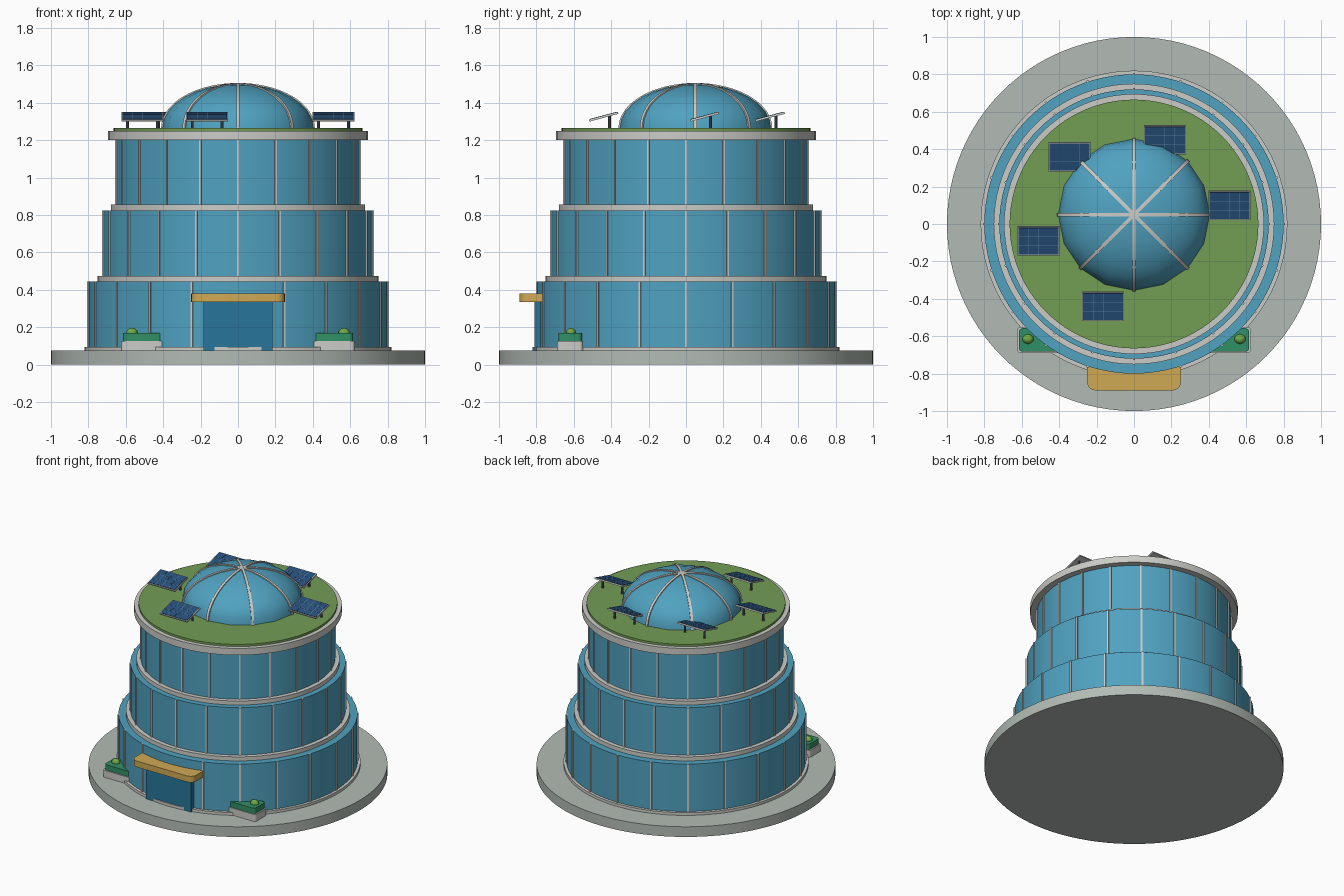
import bpy, bmesh, math
from mathutils import Matrix, Vector

if "Cube" in bpy.data.objects:
    bpy.data.objects.remove(bpy.data.objects["Cube"])

def mat(name, c):
    m = bpy.data.materials.new(name)
    m.diffuse_color = (*c, 1)
    m.use_nodes = True
    m.node_tree.nodes["Principled BSDF"].inputs["Base Color"].default_value = m.diffuse_color
    return m

GLASS = mat("glass", (.08, .36, .53))
STONE = mat("stone", (.45, .50, .46))
TRIM = mat("trim", (.60, .60, .57))
GRASS = mat("grass", (.17, .34, .09))
GOLD = mat("gold", (.63, .40, .09))
DOOR = mat("door_blue", (.02, .18, .33))
LEAF = mat("leaf", (.03, .28, .13))
BUSH = mat("bush", (.16, .40, .06))
SOLAR = mat("solar", (.02, .08, .20))
STEEL = mat("steel", (.10, .12, .14))
LINE = mat("cell_line", (.12, .25, .42))

def finish(name, bm, material, smooth=True):
    me = bpy.data.meshes.new(name)
    bmesh.ops.recalc_face_normals(bm, faces=bm.faces)
    bm.to_mesh(me)
    bm.free()
    me.materials.append(material)
    ob = bpy.data.objects.new(name, me)
    bpy.context.collection.objects.link(ob)
    if smooth:
        bpy.ops.object.select_all(action='DESELECT')
        ob.select_set(True)
        bpy.context.view_layer.objects.active = ob
        bpy.ops.object.shade_smooth_by_angle(angle=math.radians(35))
    return ob

def add_box(bm, center, size, rot=Matrix()):
    m = Matrix.Translation(center) @ rot @ Matrix.Diagonal((*size, 1))
    return bmesh.ops.create_cube(bm, size=1, matrix=m)['verts']

def add_cyl(bm, x, y, z0, z1, r, seg):
    bmesh.ops.create_cone(bm, cap_ends=True, segments=seg, radius1=r, radius2=r, depth=z1 - z0,
                          matrix=Matrix.Translation((x, y, (z0 + z1) / 2)))

def disc(name, r, z0, z1, material):
    bm = bmesh.new()
    add_cyl(bm, 0, 0, z0, z1, r, 96)
    return finish(name, bm, material)

def rounded_slab(name, x0, x1, y0, y1, z0, z1, r, material):
    # box with rounded vertical corners
    bm = bmesh.new()
    add_box(bm, ((x0 + x1) / 2, (y0 + y1) / 2, (z0 + z1) / 2), (x1 - x0, y1 - y0, z1 - z0))
    edges = [e for e in bm.edges if abs(e.verts[0].co.z - e.verts[1].co.z) > 1e-4]
    bmesh.ops.bevel(bm, geom=edges, offset=r, segments=5, profile=.5, affect='EDGES')
    return finish(name, bm, material)

# plaza and stacked round storeys
disc("plaza", 1.0, 0, .075, STONE)
tiers = [(.82, .075, .80, .095, .445), (.75, .445, .72, .475, .825), (.68, .825, .65, .855, 1.2)]
for i, (rs, zs, rg, z0, z1) in enumerate(tiers, 1):
    disc(f"floor_ring_{i}", rs, zs, z0, TRIM)
    disc(f"glass_wall_{i}", rg, z0, z1, GLASS)
    # window mullions
    bm = bmesh.new()
    for k in range(20):
        a = math.radians(18 * k - 90)
        if i == 1 and k == 0:
            continue
        add_box(bm, (rg * math.cos(a), rg * math.sin(a), (z0 + z1) / 2), (.014, .012, z1 - z0),
                Matrix.Rotation(a, 4, 'Z'))
    finish(f"mullions_{i}", bm, TRIM, False)

# roof slab and lawn
disc("roof_slab", .695, 1.2, 1.25, TRIM)
disc("roof_lawn", .665, 1.25, 1.266, GRASS)

# glass dome
DC, DR, DH, DZ = (0, .05), .405, .235, 1.265
bm = bmesh.new()
bmesh.ops.create_uvsphere(bm, u_segments=16, v_segments=16, radius=1)
bmesh.ops.bisect_plane(bm, geom=bm.verts[:] + bm.edges[:] + bm.faces[:], plane_co=(0, 0, 0),
                       plane_no=(0, 0, -1), clear_outer=True, dist=1e-4)
bmesh.ops.transform(bm, verts=bm.verts, matrix=Matrix.Translation((*DC, DZ)) @ Matrix.Diagonal((DR, DR, DH, 1)))
finish("dome", bm, GLASS)

# dome ribs: square bars swept along each meridian
bm = bmesh.new()
for k in range(8):
    a = math.radians(45 * k)
    side = Vector((-math.sin(a), math.cos(a), 0)) * .009
    prev = None
    for j in range(17):
        t = math.pi / 2 * j / 16
        ring = []
        for s, d in ((-1, -.008), (1, -.008), (1, .006), (-1, .006)):
            r, h = (DR + d) * math.cos(t), (DH + d) * math.sin(t)
            p = Vector((DC[0] + r * math.cos(a), DC[1] + r * math.sin(a), DZ + h)) + s * side
            ring.append(bm.verts.new(p))
        if prev:
            for q in range(4):
                bm.faces.new((prev[q], prev[(q + 1) % 4], ring[(q + 1) % 4], ring[q]))
        else:
            bm.faces.new(ring)
        prev = ring
    bm.faces.new(prev)
finish("dome_ribs", bm, TRIM)

# tilted solar panels on posts
tilt = Matrix.Rotation(math.radians(15), 4, 'X')
spots = [(.51, .10), (.165, .45), (-.345, .36), (-.51, -.09), (-.165, -.44)]
for i, (x, y) in enumerate(spots, 1):
    c = Vector((x, y, 1.325))
    at = lambda u, v, w: c + tilt @ Vector((u, v, w))
    bm = bmesh.new()
    add_box(bm, c, (.225, .16, .010), tilt)
    finish(f"panel_frame_{i}", bm, TRIM, False)
    bm = bmesh.new()
    add_box(bm, at(0, 0, .004), (.213, .148, .007), tilt)
    finish(f"panel_cells_{i}", bm, SOLAR, False)
    bm = bmesh.new()
    for u in (-.053, 0, .053):
        add_box(bm, at(u, 0, .0077), (.002, .148, .001), tilt)
    for v in (-.025, .025):
        add_box(bm, at(0, v, .0077), (.213, .002, .001), tilt)
    finish(f"panel_lines_{i}", bm, LINE, False)
    bm = bmesh.new()
    for s in (-1, 1):
        add_cyl(bm, x + s * .08, y + .03, 1.262, 1.330, .008, 10)
    finish(f"panel_posts_{i}", bm, STEEL)

# entrance door block and canopy
bm = bmesh.new()
add_box(bm, (0, -.755, .205), (.37, .11, .26))
finish("entrance_door", bm, DOOR, False)
rounded_slab("entrance_canopy", -.25, .25, -.89, -.71, .335, .38, .045, GOLD)

# planters either side of the entrance
for s, n in ((-1, "left"), (1, "right")):
    xa, xb = sorted((s * .395, s * .625))
    rounded_slab(f"planter_box_{n}", xa, xb, -.69, -.55, .07, .127, .02, TRIM)
    rounded_slab(f"planter_hedge_{n}", xa + .01, xb - .01, -.683, -.557, .127, .168, .02, LEAF)
    bm = bmesh.new()
    bmesh.ops.create_uvsphere(bm, u_segments=16, v_segments=10, radius=1, matrix=Matrix.Translation(
        (s * .567, -.615, .17)) @ Matrix.Diagonal((.03, .026, .026, 1)))
    finish(f"planter_bush_{n}", bm, BUSH)
